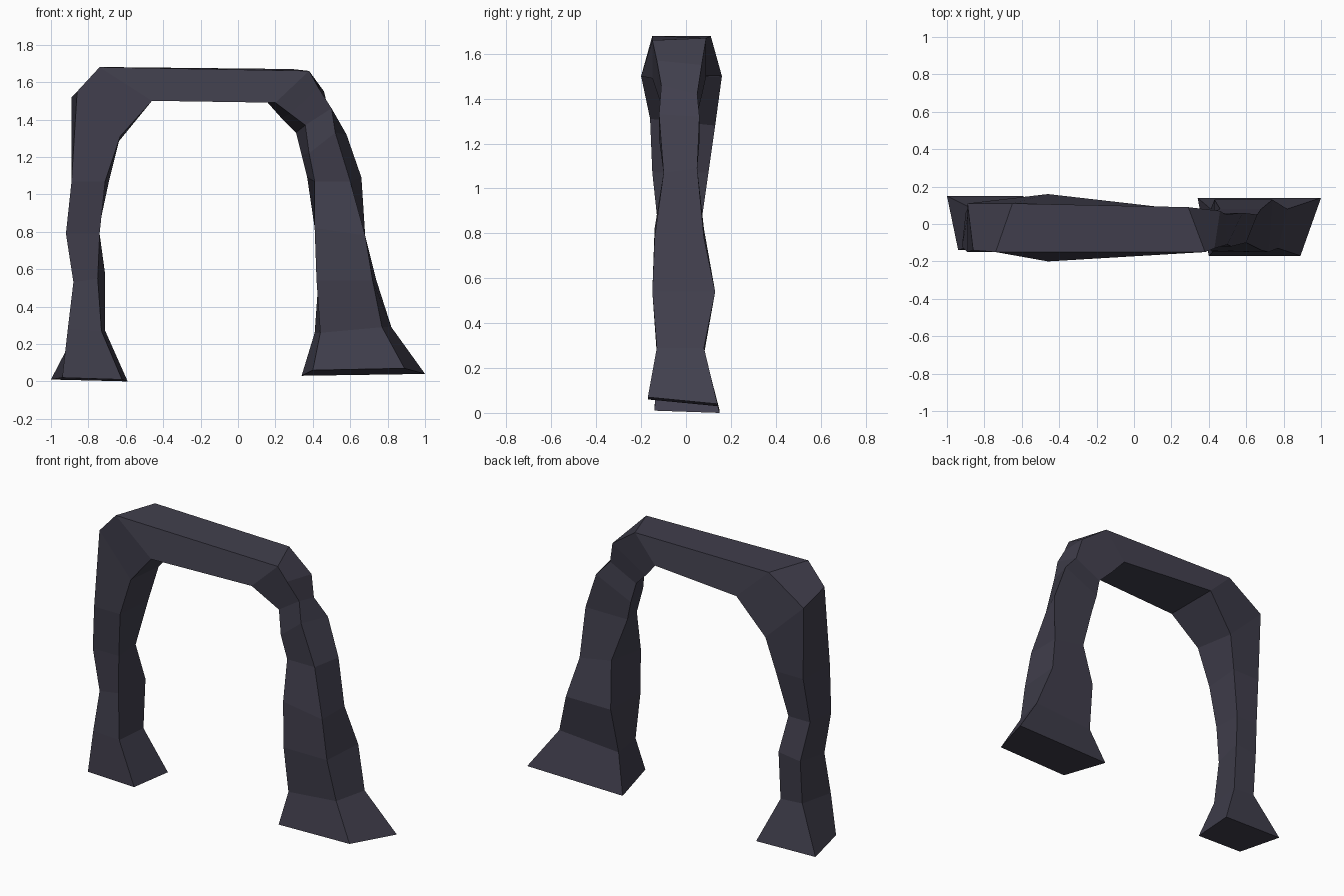
import bpy
import bmesh

# Remove the default cube only
default_cube = bpy.data.objects.get("Cube")
if default_cube:
    bpy.data.objects.remove(default_cube, do_unlink=True)


def make_material(name, colour):
    """Create one plain flat-colour material."""
    material = bpy.data.materials.new(name)
    material.use_nodes = True
    material.diffuse_color = (*colour, 1.0)
    shader = material.node_tree.nodes["Principled BSDF"]
    shader.inputs["Base Color"].default_value = (*colour, 1.0)
    shader.inputs["Roughness"].default_value = 0.9
    return material


def cross_section(outer, inner, depth, lean=(0, 0, 0), flare=0):
    """Four corners of one cut through the arch, given in hundredths.

    outer, inner: (x, z) of the front corners on the outer and inner side
    depth: front and back y
    lean: shift of the back corners as (outer x, inner x, z)
    flare: extra depth on the inner side
    """
    (outer_x, outer_z), (inner_x, inner_z) = outer, inner
    front, back = depth
    lean_outer, lean_inner, lean_z = lean
    corners = [
        (outer_x, front, outer_z),
        (outer_x + lean_outer, back, outer_z + lean_z),
        (inner_x + lean_inner, back + flare, inner_z + lean_z),
        (inner_x, front - flare, inner_z),
    ]
    return [tuple(value / 100 for value in corner) for corner in corners]


def mirrored(section):
    """Flip a cross-section to the -x side."""
    return [(-x, y, z) for x, y, z in section]


def loft(name, sections, material):
    """Skin a closed, flat-shaded tube through the cross-sections."""
    mesh = bpy.data.meshes.new(name)
    bm = bmesh.new()
    rings = [[bm.verts.new(point) for point in section] for section in sections]
    for ring, following in zip(rings, rings[1:]):
        for i in range(len(ring)):
            j = (i + 1) % len(ring)
            bm.faces.new((ring[i], ring[j], following[j], following[i]))
    # Soles of both feet
    bm.faces.new(rings[0])
    bm.faces.new(rings[-1])
    bmesh.ops.recalc_face_normals(bm, faces=bm.faces)
    bm.to_mesh(mesh)
    bm.free()
    mesh.materials.append(material)
    arch = bpy.data.objects.new(name, mesh)
    bpy.context.collection.objects.link(arch)
    return arch


# Wide pillar on the +x side, from the foot up to the lintel
wide_pillar = [
    cross_section((89, 7), (40, 6), (-17, 14), (11, -6, -3)),
    cross_section((77, 29), (44, 26), (-13, 8), (5, -3, 0)),
    cross_section((72, 54), (42, 54), (-15, 13), (2, 1, 0)),
    cross_section((68, 78), (41, 82), (-14, 8), (0, 5, 0)),
    cross_section((60, 107), (41, 107), (-10, 5), (6, -4, 2)),
    cross_section((52, 133), (38, 122), (-12, 6), (6, -4, -1)),
    cross_section((50, 146), (36, 137), (-11, 5), (-1, -5, -4)),
    cross_section((43, 157), (28, 143), (-13, 7), (3, -5, -2)),
    cross_section((38, 166), (20, 149), (-15, 9), (-9, -5, 1)),
]

# Narrow pillar on the -x side, from the foot up to the lintel
narrow_pillar = [
    cross_section((94, 2), (62, 1), (-14, 15), (6, -3, -1)),
    cross_section((91, 28), (73, 27), (-13, 8), (-5, -2, 0)),
    cross_section((88, 53), (75, 55), (-11, 10), (-2, -4, 2)),
    cross_section((92, 79), (74, 79), (-12, 6), (-2, 1, 0)),
    cross_section((89, 107), (71, 107), (-15, 10), (-1, -2, 0)),
    cross_section((86, 155), (63, 131), (-14, 11), (3, 1, -3), flare=2),
    cross_section((74, 168), (46, 150), (-15, 11), (-9, 0, 0), flare=5),
]

# The lintel is the span between the two pillar tops
slate = make_material("dark slate stone", (0.052, 0.049, 0.073))
path = [mirrored(section) for section in narrow_pillar] + wide_pillar[::-1]
loft("stone_arch", path, slate)
